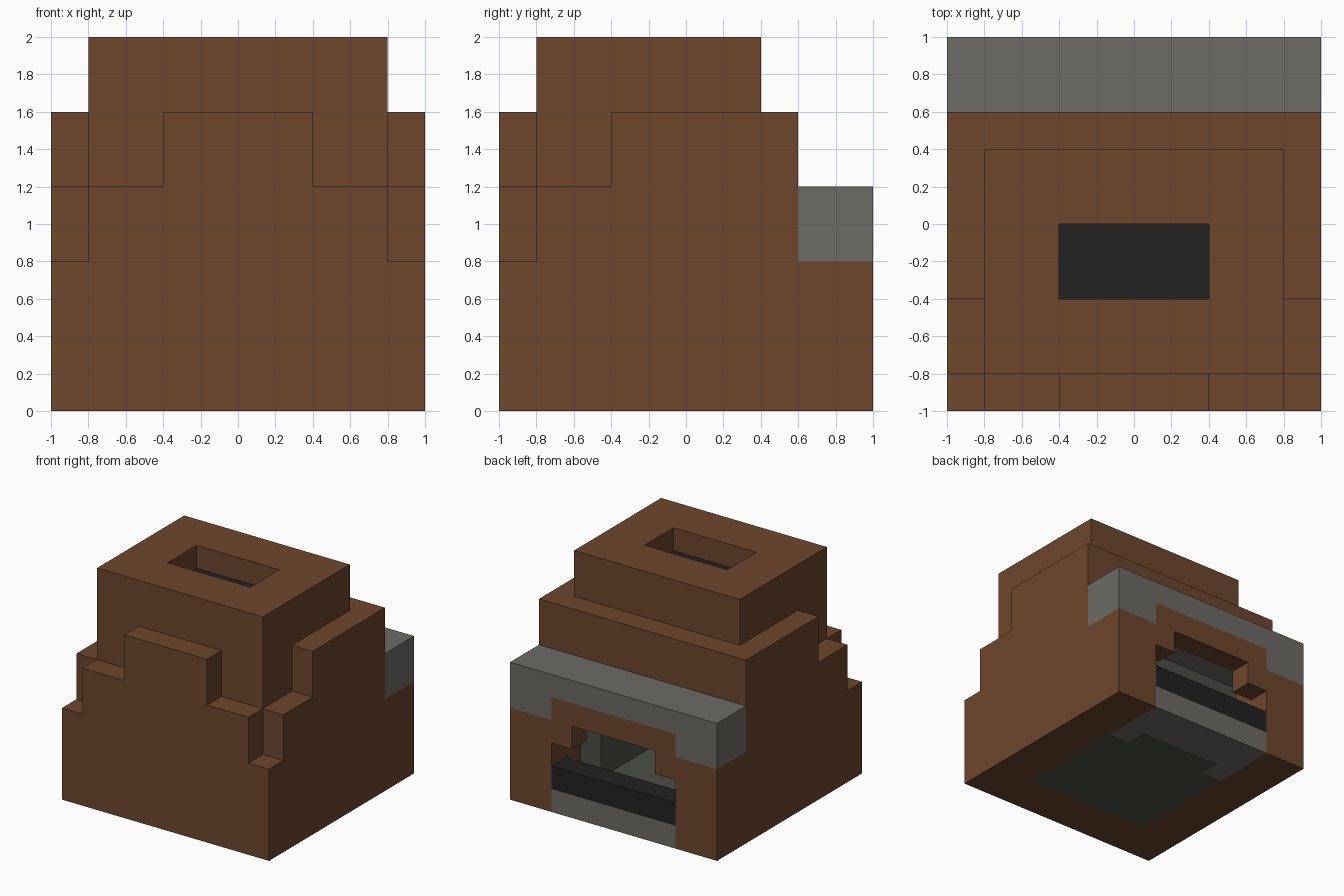
import bpy, bmesh
from mathutils import Vector

if "Cube" in bpy.data.objects:
    bpy.data.objects.remove(bpy.data.objects["Cube"])


def srgb(h):
    vals = [int(h[i:i + 2], 16) / 255 for i in (0, 2, 4)]
    return [v / 12.92 if v <= 0.04045 else ((v + 0.055) / 1.055) ** 2.4 for v in vals] + [1]


def material(name, h):
    m = bpy.data.materials.new(name)
    m.use_nodes = True
    m.diffuse_color = srgb(h)
    m.node_tree.nodes["Principled BSDF"].inputs["Base Color"].default_value = srgb(h)
    return m


CLAY = material("brown clay", "6E462D")
STONE = material("grey stone", "6D6B66")
SOOT = material("black soot", "222222")
LINING = material("dark lining", "4B4F46")


def finish(name, bm, *mats):
    bmesh.ops.recalc_face_normals(bm, faces=bm.faces)
    me = bpy.data.meshes.new(name)
    bm.to_mesh(me)
    bm.free()
    for m in mats:
        me.materials.append(m)
    ob = bpy.data.objects.new(name, me)
    bpy.context.collection.objects.link(ob)
    return ob


def prism(name, pts, axis, lo, hi, mat):
    """Extrude a 2D outline along an axis from lo to hi."""
    bm = bmesh.new()
    place = {"x": lambda a, b: (lo, a, b), "y": lambda a, b: (a, lo, b),
             "z": lambda a, b: (a, b, lo)}[axis]
    face = bm.faces.new([bm.verts.new(place(a, b)) for a, b in pts])
    ext = bmesh.ops.extrude_face_region(bm, geom=[face])
    move = Vector([hi - lo if c == axis else 0 for c in "xyz"])
    bmesh.ops.translate(bm, vec=move,
                        verts=[v for v in ext["geom"] if isinstance(v, bmesh.types.BMVert)])
    return finish(name, bm, mat)


def box(name, x, y, z, mat):
    pts = [(x[0], y[0]), (x[1], y[0]), (x[1], y[1]), (x[0], y[1])]
    return prism(name, pts, "z", z[0], z[1], mat)


def both(half):
    """Complete a symmetric outline from its right half."""
    return half + [(-a, b) for a, b in reversed(half)]


def mirror(ob):
    ob.modifiers.new("Mirror", "MIRROR").use_axis[0] = True


# Stepped outer walls
prism("front_wall", both([(1, 0), (1, .8), (.8, .8), (.8, 1.2), (.4, 1.2), (.4, 1.6)]),
      "y", -1, -.8, CLAY)
mirror(prism("side_wall", [(-.8, 0), (1, 0), (1, .8), (.6, .8), (.6, 1.6), (-.4, 1.6),
                           (-.4, 1.2), (-.8, 1.2)], "x", .8, 1, CLAY))

# Inner body around the firebox
box("inner_front", (-.6, .6), (-.8, -.6), (0, .8), CLAY)
mirror(box("inner_side", (.6, .8), (-.8, .8), (0, .8), CLAY))
box("upper_body", (-.8, .8), (-.8, .6), (.8, 1.6), CLAY)

# Chimney crown with a sunken sooty vent
bm = bmesh.new()
bmesh.ops.create_cube(bm, size=1)
for v in bm.verts:
    v.co = (v.co.x * 1.6, v.co.y * 1.2 - .2, v.co.z * .4 + 1.8)
top = max(bm.faces, key=lambda f: f.calc_center_median().z)
bmesh.ops.inset_region(bm, faces=[top], thickness=.4, use_even_offset=True)
hole = bmesh.ops.extrude_face_region(bm, geom=[top])["geom"]
bmesh.ops.translate(bm, vec=(0, 0, -.2),
                    verts=[g for g in hole if isinstance(g, bmesh.types.BMVert)])
if top.is_valid:
    bm.faces.remove(top)
for g in hole:
    if isinstance(g, bmesh.types.BMFace):
        g.material_index = 1
finish("chimney_crown", bm, CLAY, SOOT)

# Rear arch, stone mantel and hearth
prism("rear_arch", both([(.6, 0), (.8, 0), (.8, .8), (.6, .8), (.6, 1)])
      + [(-.6, .6), (-.4, .6), (-.4, .8), (.4, .8), (.4, .6), (.6, .6)],
      "y", .8, 1, CLAY)
prism("stone_mantel", both([(.6, 1), (.6, .8), (1, .8), (1, 1.2)]), "y", .6, 1, STONE)
box("mantel_underside", (-.6, .6), (.6, .8), (.8, 1), STONE)
prism("stone_hearth", both([(.4, .6), (.4, .4), (.6, .4), (.6, 1)]), "z", 0, .2, STONE)
box("grate_bar", (-.6, .6), (.8, 1), (.2, .4), SOOT)

# Firebox lining
prism("firebox_floor", both([(.6, -.6), (.6, .4), (.4, .4), (.4, .6)]), "z", 0, .2, LINING)
mirror(box("firebox_side", (.4, .6), (-.6, .6), (.2, .6), LINING))
box("firebox_end", (-.4, .4), (-.6, -.4), (.2, .6), LINING)
box("firebox_roof", (-.6, .6), (-.6, .6), (.6, .8), LINING)
